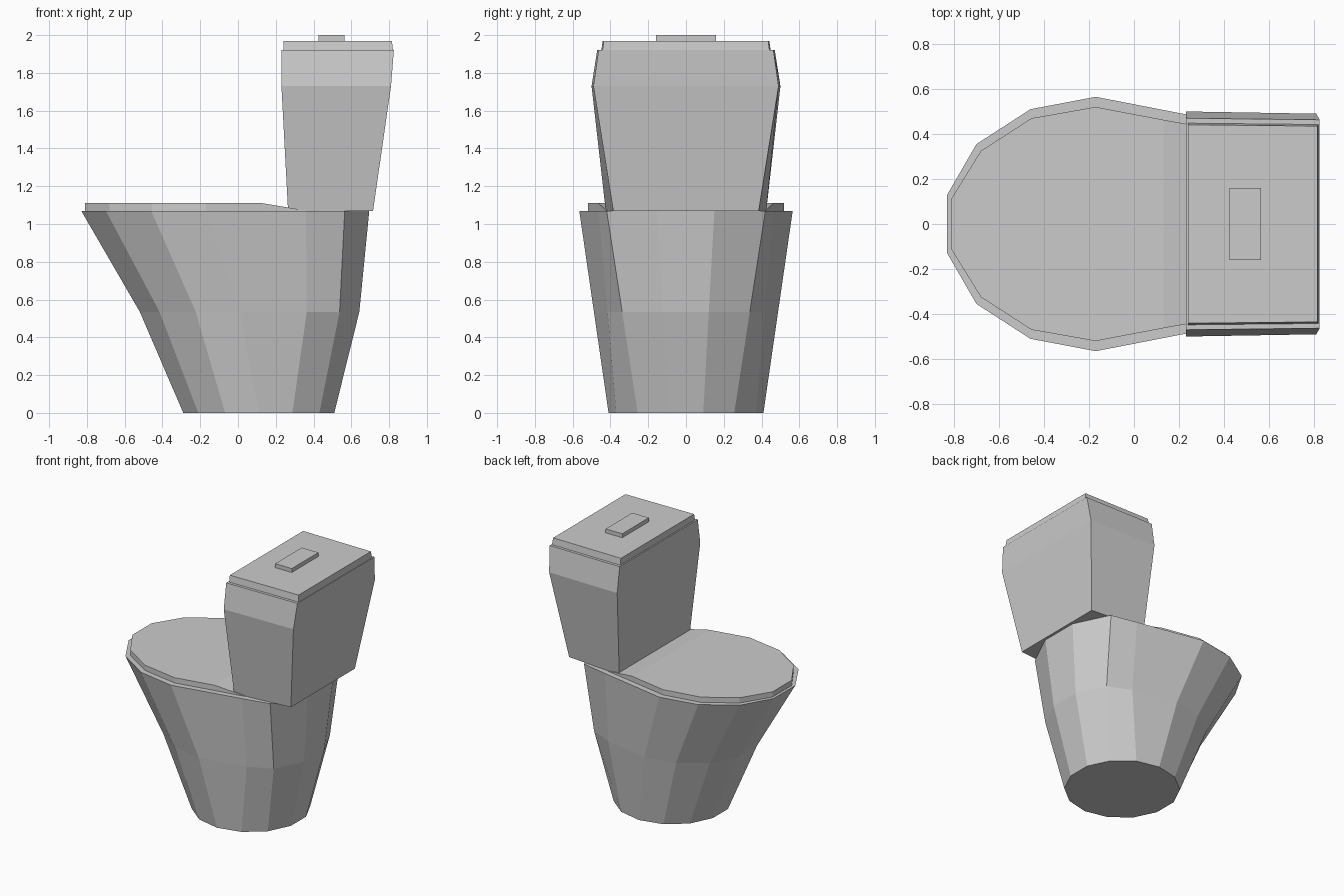
import bpy, bmesh, math

if "Cube" in bpy.data.objects:
    bpy.data.objects.remove(bpy.data.objects["Cube"])


def make(name, rings):
    """Loft closed rings of equal length into a capped flat-shaded solid."""
    bm = bmesh.new()
    loops = [[bm.verts.new(p) for p in r] for r in rings]
    n = len(loops[0])
    for a, b in zip(loops, loops[1:]):
        for i in range(n):
            j = (i + 1) % n
            bm.faces.new((a[i], a[j], b[j], b[i]))
    bm.faces.new(loops[0][::-1])
    bm.faces.new(loops[-1])
    bmesh.ops.recalc_face_normals(bm, faces=bm.faces)
    me = bpy.data.meshes.new(name)
    bm.to_mesh(me)
    bm.free()
    ob = bpy.data.objects.new(name, me)
    bpy.context.collection.objects.link(ob)
    return ob


def mirror_ring(half, z):
    """Full ring from one half outline (y > 0)."""
    return [(x, y, z) for x, y in half] + [(x, -y, z) for x, y in reversed(half)]


def box_ring(x0, x1, y0, y1, z):
    """Trapezoid ring: half width y0 at x0, y1 at x1."""
    return mirror_ring([(x0, y0), (x1, y1)], z)


# bowl: round foot flaring to an egg-shaped rim
angles = [math.pi * (1 - (k + 0.5) / 7) for k in range(7)]
foot = [(0.11 + 0.41 * math.cos(a), 0.41 * math.sin(a)) for a in angles]
rim = [(-0.83, 0.13), (-0.70, 0.355), (-0.46, 0.51), (-0.17, 0.565),
       (0.36, 0.462), (0.565, 0.42), (0.695, 0.15)]
middle = [((a + c) / 2 + 0.04, (b + d) / 2) for (a, b), (c, d) in zip(foot, rim)]
make("bowl", [mirror_ring(foot, 0), mirror_ring(middle, 0.535), mirror_ring(rim, 1.07)])

# seat lid: inset slab whose rear slopes down to the rim
lid = [(-0.81, 0.115), (-0.68, 0.325), (-0.455, 0.47), (-0.17, 0.52), (0.13, 0.463)]
bm = bmesh.new()
low = [bm.verts.new(p) for p in mirror_ring(lid, 1.07)]
top = [bm.verts.new(p) for p in mirror_ring(lid, 1.11)]
tail = [bm.verts.new((0.37, y, 1.07)) for y in (0.42, -0.42)]
n = len(low)
for i in range(n):
    if i != 4:
        j = (i + 1) % n
        bm.faces.new((low[i], low[j], top[j], top[i]))
bm.faces.new(top)
bm.faces.new((top[4], tail[0], tail[1], top[5]))
bm.faces.new((low[4], top[4], tail[0]))
bm.faces.new((low[5], tail[1], top[5]))
bm.faces.new(low[:5] + tail + low[5:])
bmesh.ops.recalc_face_normals(bm, faces=bm.faces)
me = bpy.data.meshes.new("seat_lid")
bm.to_mesh(me)
bm.free()
bpy.context.collection.objects.link(bpy.data.objects.new("seat_lid", me))

# tank, tank lid and flush button
make("tank", [box_ring(0.265, 0.715, 0.425, 0.385, 1.07),
              box_ring(0.23, 0.81, 0.50, 0.49, 1.73),
              box_ring(0.23, 0.825, 0.47, 0.463, 1.92)])
make("tank_lid", [box_ring(0.24, 0.82, 0.448, 0.442, 1.92),
                  box_ring(0.24, 0.815, 0.441, 0.435, 1.97)])
make("flush_button", [box_ring(0.425, 0.565, 0.16, 0.16, z) for z in (1.97, 2.0)])
